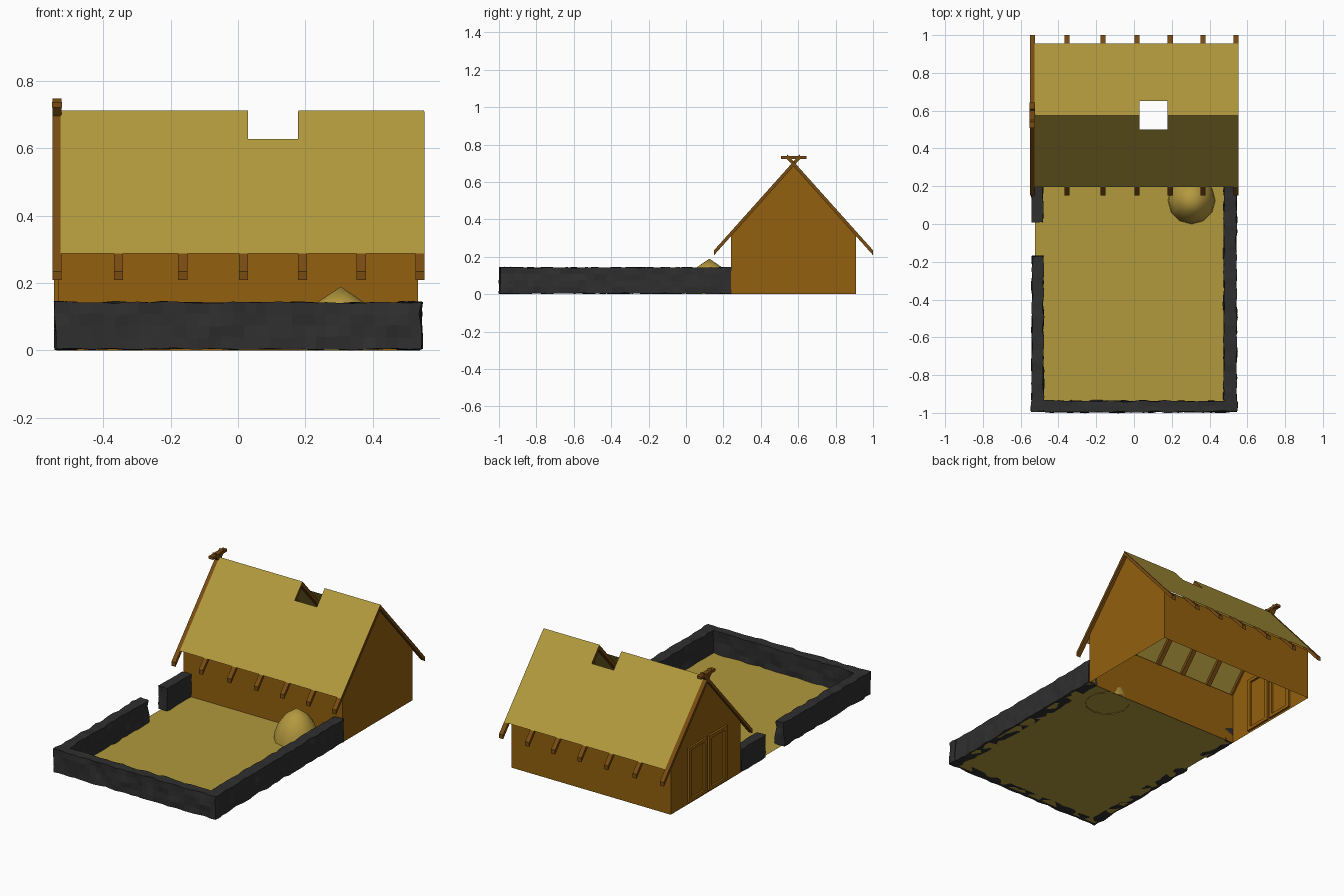
import bpy, bmesh, math
from mathutils import Vector, noise

if "Cube" in bpy.data.objects:
    bpy.data.objects.remove(bpy.data.objects["Cube"])


def material(name, rgb):
    m = bpy.data.materials.new(name)
    m.diffuse_color = (*rgb, 1)
    m.use_nodes = True
    m.node_tree.nodes["Principled BSDF"].inputs["Base Color"].default_value = m.diffuse_color
    return m


THATCH = material("straw", (0.44, 0.32, 0.045))
HAY = material("hay", (0.46, 0.32, 0.05))
WALL = material("timber wall", (0.29, 0.115, 0.004))
BEAM = material("dark timber", (0.19, 0.072, 0.006))
STONE = material("dark stone", (0.028, 0.028, 0.028))

RIDGE_Y, RIDGE_Z, SLOPE = 0.575, 0.71, 1.118


def roof_z(y):
    return RIDGE_Z - SLOPE * abs(y - RIDGE_Y)


def finish(name, bm, mat):
    me = bpy.data.meshes.new(name)
    bm.to_mesh(me)
    bm.free()
    me.materials.append(mat)
    ob = bpy.data.objects.new(name, me)
    bpy.context.collection.objects.link(ob)
    return ob


def polys(name, faces, mat):
    bm = bmesh.new()
    for f in faces:
        bm.faces.new([bm.verts.new(p) for p in f])
    bmesh.ops.remove_doubles(bm, verts=bm.verts, dist=1e-5)
    return finish(name, bm, mat)


def prism(name, yz, x0, x1, mat):
    """Extrude a side-view profile along x."""
    bm = bmesh.new()
    face = bm.faces.new([bm.verts.new((x0, y, z)) for y, z in yz])
    ext = bmesh.ops.extrude_face_region(bm, geom=[face])["geom"]
    bmesh.ops.translate(bm, vec=(x1 - x0, 0, 0),
                        verts=[v for v in ext if isinstance(v, bmesh.types.BMVert)])
    bmesh.ops.recalc_face_normals(bm, faces=bm.faces)
    return finish(name, bm, mat)


def box(name, x, y, z, mat):
    return prism(name, [(y[0], z[0]), (y[1], z[0]), (y[1], z[1]), (y[0], z[1])],
                 x[0], x[1], mat)


def stone_wall(name, x, y, h=0.143, rough=0.011):
    """Box cut into small cells, then roughened with noise."""
    lo, hi = Vector((x[0], y[0], 0.004)), Vector((x[1], y[1], h))
    bm = bmesh.new()
    bmesh.ops.create_cube(bm, size=1)
    for v in bm.verts:
        v.co = Vector([lo[i] + (v.co[i] + 0.5) * (hi[i] - lo[i]) for i in range(3)])
    for axis in range(3):
        n = max(2, round((hi[axis] - lo[axis]) / 0.035))
        for k in range(1, n):
            co, no = Vector((0, 0, 0)), Vector((0, 0, 0))
            co[axis] = lo[axis] + (hi[axis] - lo[axis]) * k / n
            no[axis] = 1
            bmesh.ops.bisect_plane(bm, geom=bm.verts[:] + bm.edges[:] + bm.faces[:],
                                   plane_co=co, plane_no=no)
    for v in bm.verts:
        d = noise.noise_vector(v.co * 17) * rough
        v.co += Vector((d.x, d.y, d.z * 0.6))
        v.co.z = max(v.co.z, 0)
    bmesh.ops.recalc_face_normals(bm, faces=bm.faces)
    return finish(name, bm, STONE)


# House shell, open at the bottom
X, Y0, Y1, DROP = 0.535, 0.24, 0.91, 0.022
prof = [(Y0, 0), (Y1, 0), (Y1, roof_z(Y1) - DROP), (RIDGE_Y, RIDGE_Z - DROP),
        (Y0, roof_z(Y0) - DROP)]
shell = [[(X, *p) for p in prof], [(-X, *p) for p in reversed(prof)]]
for a, b, flip in ((0, 4, 1), (1, 2, 0)):
    q = [(-X, *prof[a]), (X, *prof[a]), (X, *prof[b]), (-X, *prof[b])]
    shell.append(q if flip else q[::-1])
polys("house_walls", shell, WALL)

# Thatched roof slopes with a smoke hole through the ridge
HX0, HX1, HD, ED = 0.03, 0.18, 0.076, 0.38
for side, name in ((-1, "front_roof"), (1, "back_roof")):
    quads = []
    for xa, xb, d0 in ((-0.527, HX0, 0), (HX0, HX1, HD), (HX1, 0.552, 0)):
        dd = (ED, HD, 0) if d0 == 0 else (ED, HD)
        for da, db in zip(dd, dd[1:]):
            q = [(x, RIDGE_Y + side * d, RIDGE_Z + 0.003 - SLOPE * d)
                 for x, d in ((xa, da), (xb, da), (xb, db), (xa, db))]
            quads.append(q if side < 0 else q[::-1])
    polys(name, quads, THATCH)

# Rafters under both slopes; the left pair crosses above the ridge
for i, x in enumerate((-0.538, -0.355, -0.164, 0.016, 0.192, 0.366, 0.541)):
    for side in (-1, 1):
        top = -0.034 if i == 0 else 0.0
        pts = [(0.425, 0), (0.425, -0.026), (top, -0.026), (top, 0)]
        yz = [(RIDGE_Y + side * d, RIDGE_Z - SLOPE * d + dz) for d, dz in pts]
        prism("rafter", yz, x - 0.0135, x + 0.0135, BEAM)
# Horizontal tie over the crossing
box("ridge_tie", (-0.552, -0.523), (0.507, 0.643), (0.722, 0.738), BEAM)

# Double door frame on the left gable, seen inside and out
DX = (-0.547, -0.523)
for y in (0.395, 0.545, 0.587, 0.737):
    box("door_post", DX, (y - 0.012, y + 0.012), (0.012, 0.345), WALL)
for y in (0.47, 0.662):
    for z in (0.012, 0.325):
        box("door_rail", DX, (y - 0.085, y + 0.085), (z, z + 0.02), WALL)

# Yard floor
polys("yard_floor", [[(-0.525, -0.975, 0.004), (0.53, -0.975, 0.004),
                      (0.53, 0.24, 0.004), (-0.525, 0.24, 0.004)]], THATCH)

# Rough stone yard walls with a gate gap on the left
stone_wall("front_yard_wall", (-0.54, 0.545), (-0.995, -0.938))
stone_wall("right_yard_wall", (0.476, 0.542), (-0.99, 0.24))
stone_wall("left_yard_wall", (-0.54, -0.48), (-0.99, -0.17))
stone_wall("left_yard_wall_stub", (-0.542, -0.482), (0.01, 0.24), rough=0.006)

# Haystack: lathed dome with a pointed top
bm = bmesh.new()
N, rings = 12, []
for r, z in ((0.126, 0.0), (0.12, 0.045), (0.1, 0.098), (0.066, 0.145)):
    rings.append([bm.verts.new((0.305 + r * math.cos(2 * math.pi * k / N),
                                0.125 + r * math.sin(2 * math.pi * k / N), z))
                  for k in range(N)])
tip = bm.verts.new((0.305, 0.125, 0.19))
for k in range(N):
    j = (k + 1) % N
    for a, b in zip(rings, rings[1:]):
        bm.faces.new((a[k], a[j], b[j], b[k]))
    bm.faces.new((rings[-1][k], rings[-1][j], tip))
for f in bm.faces:
    f.smooth = True
finish("haystack", bm, HAY)
